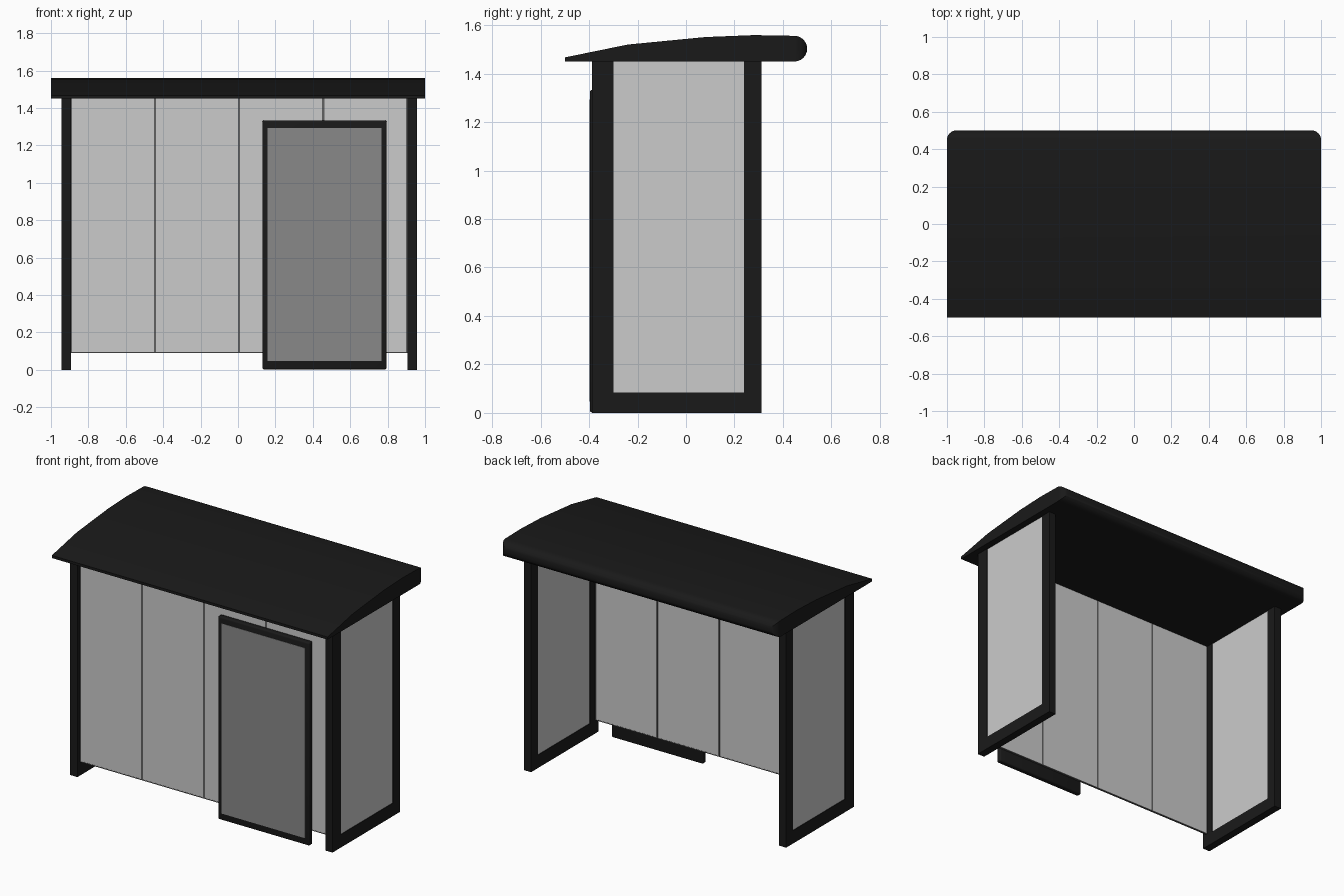
import bpy, bmesh
from math import sin, cos, pi

if "Cube" in bpy.data.objects:
    bpy.data.objects.remove(bpy.data.objects["Cube"])


def material(name, v):
    m = bpy.data.materials.new(name)
    m.diffuse_color = (v, v, v, 1)
    m.use_nodes = True
    m.node_tree.nodes["Principled BSDF"].inputs["Base Color"].default_value = m.diffuse_color
    return m


black = material("black_metal", 0.01)
dark = material("poster_grey", 0.25)
seal = material("seal_grey", 0.12)


def finish(name, bm, mat):
    bmesh.ops.recalc_face_normals(bm, faces=bm.faces)
    me = bpy.data.meshes.new(name)
    bm.to_mesh(me)
    bm.free()
    ob = bpy.data.objects.new(name, me)
    bpy.context.collection.objects.link(ob)
    if mat:
        me.materials.append(mat)
    return ob


def box(name, x, y, z, mat=None):
    bm = bmesh.new()
    bmesh.ops.create_cube(bm, size=1)
    for v in bm.verts:
        v.co = [(a + b) / 2 + c * (b - a) for (a, b), c in zip((x, y, z), v.co)]
    return finish(name, bm, mat)


def prism(name, pts, vec, mat=None):
    bm = bmesh.new()
    f = bm.faces.new([bm.verts.new(p) for p in pts])
    r = bmesh.ops.extrude_face_region(bm, geom=[f])
    bmesh.ops.translate(bm, vec=vec, verts=[g for g in r["geom"] if isinstance(g, bmesh.types.BMVert)])
    return finish(name, bm, mat)


def arc(cx, cy, r, a0, a1, n):
    return [(cx + r * cos(a0 + (a1 - a0) * i / n), cy + r * sin(a0 + (a1 - a0) * i / n)) for i in range(n + 1)]


def modify(ob, kind, **settings):
    m = ob.modifiers.new(kind.lower(), kind)
    for k, v in settings.items():
        setattr(m, k, v)


def shade(ob):
    bpy.ops.object.select_all(action='DESELECT')
    bpy.context.view_layer.objects.active = ob
    ob.select_set(True)
    for m in list(ob.modifiers):
        bpy.ops.object.modifier_apply(modifier=m.name)
    bpy.ops.object.shade_smooth_by_angle()


# Curved roof with a rounded back edge, trimmed to rounded back corners in plan
profile = [(-0.5, 1.45), (-0.5, 1.467), (-0.24, 1.52), (0.08, 1.551), (0.28, 1.559)]
profile += reversed(arc(0.447, 1.503, 0.053, -pi / 2, pi / 2, 12))
roof = prism("roof", [(-1, y, z) for y, z in profile], (2, 0, 0), black)
plan = [(-1.0, -0.6), (1.0, -0.6)] + arc(0.95, 0.45, 0.05, 0, pi / 2, 8) + arc(-0.95, 0.45, 0.05, pi / 2, pi, 8)
cutter = prism("roof_cutter", [(x, y, 1.3) for x, y in plan], (0, 0, 0.5))
cutter.hide_render = True
modify(roof, 'BOOLEAN', operation='INTERSECT', object=cutter, solver='EXACT')
shade(roof)
bpy.data.objects.remove(cutter)

# Side walls: U shaped frame with a pane reaching up to the roof
for side, x0, x1 in (("left", -0.945, -0.893), ("right", 0.905, 0.957)):
    u = [(-0.388, 0), (0.312, 0), (0.312, 1.455), (0.24, 1.455),
         (0.24, 0.085), (-0.30, 0.085), (-0.30, 1.455), (-0.388, 1.455)]
    prism(side + "_frame", [(x0, y, z) for y, z in u], (x1 - x0, 0, 0), black)
    box(side + "_pane", (x0 + 0.004, x1 - 0.004), (-0.305, 0.245), (0.08, 1.455))

# Long wall: four panes with narrow seals between them
start, step = -0.893, 0.4495
for i in range(4):
    a = start + i * step
    box("wall_pane_%d" % (i + 1), (a + 0.005, a + step - 0.005), (-0.36, -0.35), (0.094, 1.45))
for i in range(5):
    a = start + i * step
    box("wall_seal_%d" % (i + 1), (a - 0.006, a + 0.006), (-0.361, -0.349), (0.09, 1.45), seal)
box("wall_bottom_seal", (start, 0.905), (-0.361, -0.349), (0.089, 0.095), seal)

# Poster case with softened edges and its poster panel
case = box("poster_case", (0.13, 0.795), (-0.397, -0.36), (0.002, 1.333), black)
modify(case, 'BEVEL', width=0.01, segments=3)
shade(case)
box("poster_panel", (0.158, 0.767), (-0.399, -0.39), (0.047, 1.293), dark)
